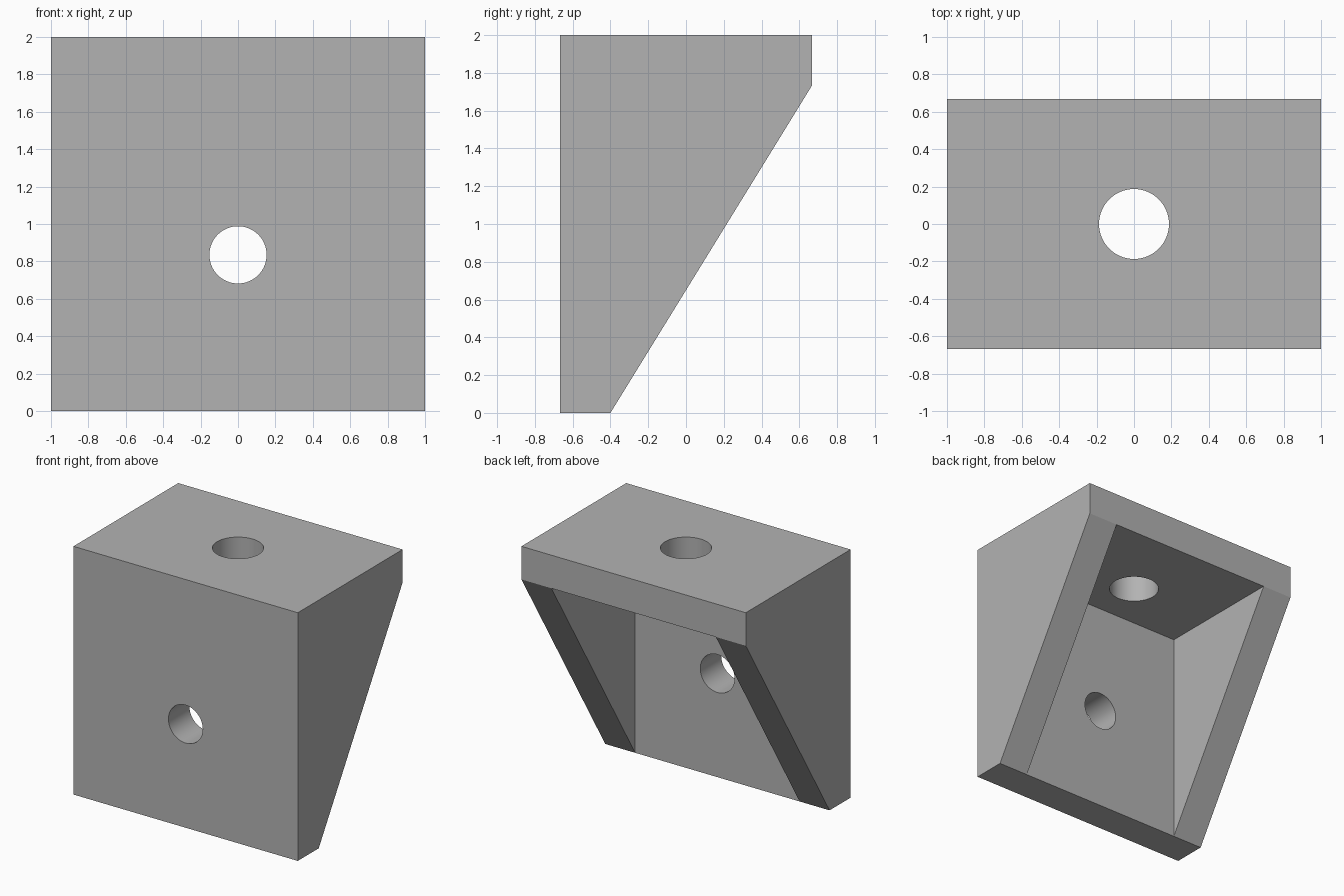
import bpy
import bmesh
import math
from mathutils import Matrix

if "Cube" in bpy.data.objects:
    bpy.data.objects.remove(bpy.data.objects["Cube"], do_unlink=True)

WALL = 0.267
DEPTH = 0.667        # half depth, front to back
INNER_Y = WALL - DEPTH
INNER_Z = 2 - WALL

grey = bpy.data.materials.new("plain grey")
grey.use_nodes = True
grey.diffuse_color = (0.45, 0.45, 0.45, 1)
grey.node_tree.nodes["Principled BSDF"].inputs["Base Color"].default_value = grey.diffuse_color


def add_object(name, bm):
    bmesh.ops.recalc_face_normals(bm, faces=bm.faces)
    mesh = bpy.data.meshes.new(name)
    bm.to_mesh(mesh)
    bm.free()
    mesh.materials.append(grey)
    obj = bpy.data.objects.new(name, mesh)
    bpy.context.collection.objects.link(obj)
    return obj


def prism(name, profile, half_width):
    """Side profile of (y, z) points, extruded along x."""
    bm = bmesh.new()
    face = bm.faces.new([bm.verts.new((-half_width, y, z)) for y, z in profile])
    side = bmesh.ops.extrude_face_region(bm, geom=[face])["geom"]
    verts = [v for v in side if isinstance(v, bmesh.types.BMVert)]
    bmesh.ops.translate(bm, verts=verts, vec=(2 * half_width, 0, 0))
    return add_object(name, bm)


def drill(name, radius, centre, tilt):
    bm = bmesh.new()
    bmesh.ops.create_cone(bm, cap_ends=True, segments=64, radius1=radius, radius2=radius, depth=0.6,
                          matrix=Matrix.Translation(centre) @ Matrix.Rotation(tilt, 4, "X"))
    return add_object(name, bm)


# Wedge-sided block
bracket = prism("corner_bracket", [(-DEPTH, 0), (INNER_Y, 0), (DEPTH, INNER_Z),
                                   (DEPTH, 2), (-DEPTH, 2)], 1)

# Open pocket between the side gussets, then the two bolt holes
cutters = [
    prism("pocket_cutter", [(INNER_Y, -1), (2, -1), (2, INNER_Z), (INNER_Y, INNER_Z)], 1 - WALL),
    drill("top_hole_cutter", 0.187, (0, 0, 2 - WALL / 2), 0),
    drill("front_hole_cutter", 0.153, (0, WALL / 2 - DEPTH, 0.835), math.pi / 2),
]
bpy.context.view_layer.objects.active = bracket
for cutter in cutters:
    cutter.hide_render = True
    mod = bracket.modifiers.new(cutter.name, "BOOLEAN")
    mod.operation = "DIFFERENCE"
    mod.solver = "EXACT"
    mod.object = cutter
    bpy.ops.object.modifier_apply(modifier=mod.name)
    bpy.data.objects.remove(cutter, do_unlink=True)

# Smooth hole walls, sharp plate edges
bpy.ops.object.select_all(action="DESELECT")
bracket.select_set(True)
bpy.ops.object.shade_smooth_by_angle(angle=math.radians(30))
